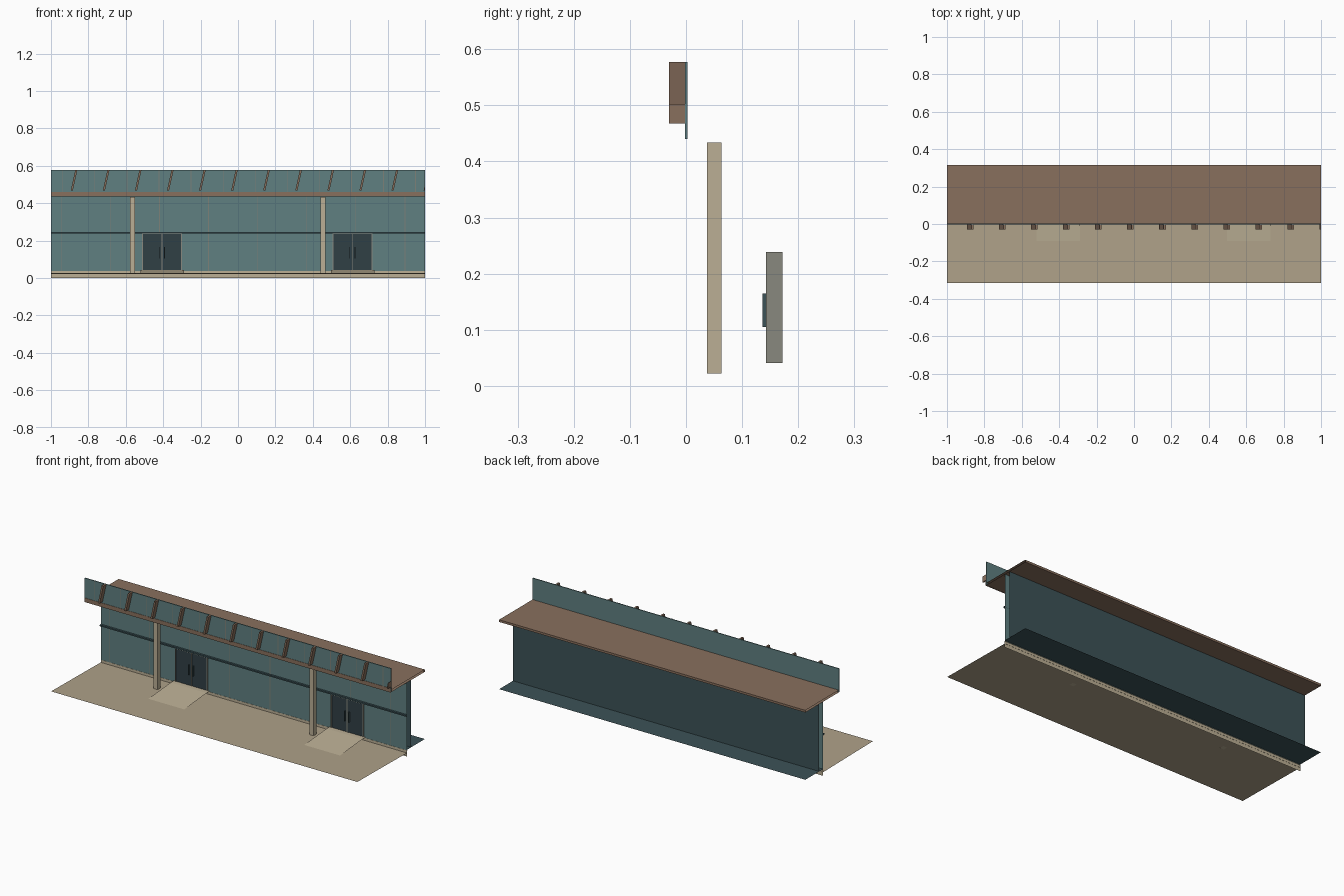
import bpy, bmesh
from mathutils import Vector

if "Cube" in bpy.data.objects:
    bpy.data.objects.remove(bpy.data.objects["Cube"])


def mat(name, r, g, b):
    m = bpy.data.materials.new(name)
    m.diffuse_color = (r, g, b, 1)
    m.use_nodes = True
    m.node_tree.nodes["Principled BSDF"].inputs["Base Color"].default_value = m.diffuse_color
    return m


GLASS = mat("teal_glass", .115, .215, .22)
DARK = mat("dark_glass", .045, .085, .095)
DOOR = mat("door_glass", .03, .05, .06)
BEIGE = mat("beige", .50, .43, .30)
PAVE = mat("paving", .43, .36, .25)
BROWN = mat("brown", .25, .16, .11)
GREY = mat("grey_frame", .25, .25, .21)
LINE = mat("seam", .2, .22, .19)


def finish(name, bm, m):
    me = bpy.data.meshes.new(name)
    bm.to_mesh(me)
    bm.free()
    me.materials.append(m)
    ob = bpy.data.objects.new(name, me)
    bpy.context.collection.objects.link(ob)
    return ob


def add_box(bm, x0, x1, y0, y1, z0, z1, open_ends=False, shear=0):
    """Box between limits; open_ends drops the x faces, shear slants the top in x."""
    v = [bm.verts.new((x + (shear if z == z1 else 0), y, z))
         for x in (x0, x1) for y in (y0, y1) for z in (z0, z1)]
    faces = [(0, 4, 5, 1), (2, 3, 7, 6), (0, 2, 6, 4), (1, 5, 7, 3)]
    if not open_ends:
        faces += [(0, 1, 3, 2), (4, 6, 7, 5)]
    for f in faces:
        bm.faces.new([v[i] for i in f])


def box(name, m, *lim, **kw):
    bm = bmesh.new()
    add_box(bm, *lim, **kw)
    return finish(name, bm, m)


def sheet(name, m, x0, x1, profile):
    """Sweep an open (y, z) profile along x."""
    bm = bmesh.new()
    a = [bm.verts.new((x0, y, z)) for y, z in profile]
    b = [bm.verts.new((x1, y, z)) for y, z in profile]
    for i in range(len(profile) - 1):
        bm.faces.new((a[i], b[i], b[i + 1], a[i + 1]))
    return finish(name, bm, m)


# Paving, slightly falling towards the building, with a crease
sheet("pavement", PAVE, -1, 1, [(-.315, .027), (-.09, .0245), (.15, .021)])

# Plinth under the facade, reaching below the paving
sheet("plinth", BEIGE, -1, 1, [(.149, 0), (.149, .036), (.152, .036)])

# Facade, rear plane and interior floor strip
sheet("front_glazing", GLASS, -1, 1, [(.15, .036), (.15, .437)])
sheet("rear_wall", DARK, 1, -1, [(.186, .04), (.186, .437)])
sheet("rear_floor", DARK, -1, 1, [(.15, .04), (.315, .04)])

# Facade seams and horizontal rail
bm = bmesh.new()
for i in range(8):
    x = -.945 + i * .2625
    v = [bm.verts.new(p) for p in ((x - .002, .1485, .036), (x + .002, .1485, .036),
                                   (x + .002, .1485, .437), (x - .002, .1485, .437))]
    bm.faces.new(v)
finish("glazing_seams", bm, LINE)
box("glazing_rail", DARK, -1, 1, .138, .15, .239, .247, open_ends=True)

# Roof slab (open ended), front edge trim and parapet panel
box("roof", BROWN, -1, 1, 0, .315, .437, .45, open_ends=True)
box("roof_trim", BROWN, -1, 1, -.004, 0, .436, .46, open_ends=True)
box("parapet", GLASS, -1, 1, -.002, .003, .44, .577)
bm = bmesh.new()
for i in range(12):
    x = -.937 + i * .1715
    v = [bm.verts.new(p) for p in ((x - .002, -.0035, .46), (x + .002, -.0035, .46),
                                   (x + .002, -.0035, .577), (x - .002, -.0035, .577))]
    bm.faces.new(v)
finish("parapet_seams", bm, LINE)

# Slanted fins on the parapet, the last one cut off at the end
bm = bmesh.new()
for i in range(12):
    x = -.894 + i * .1715
    add_box(bm, x, x + .011, -.03, -.002, .468, .577, shear=.024)
cut = bmesh.ops.bisect_plane(bm, geom=bm.verts[:] + bm.edges[:] + bm.faces[:],
                             plane_co=Vector((1, 0, 0)), plane_no=Vector((1, 0, 0)),
                             clear_outer=True)
edges = [e for e in cut["geom_cut"] if isinstance(e, bmesh.types.BMEdge)]
bmesh.ops.holes_fill(bm, edges=edges)
finish("parapet_fins", bm, BROWN)

# Two identical entrance bays: column, door and ramp
for side, dx in (("left", 0), ("right", 1.018)):
    box(side + "_column", BEIGE, -.577 + dx, -.551 + dx, .037, .063, .022, .434)

    x0, x1 = -.513 + dx, -.30 + dx
    mid = (x0 + x1) / 2
    bm = bmesh.new()
    for a, b in ((x0, x0 + .005), (x1 - .005, x1), (mid - .002, mid + .002)):
        add_box(bm, a, b, .143, .172, .041, .239)
    add_box(bm, x0 + .005, x1 - .005, .143, .172, .235, .239)
    finish(side + "_door_frame", bm, GREY)
    sheet(side + "_door_leaves", DOOR, x0, x1, [(.1465, .041), (.1465, .239)])
    bm = bmesh.new()
    for s in (-1, 1):
        c = mid + s * .014
        add_box(bm, c - .002, c + .002, .136, .1465, .105, .165)
    finish(side + "_door_handles", bm, DARK)

    # Ramp with a flat landing at the door
    sheet(side + "_ramp", BEIGE, -.522 + dx, -.288 + dx,
          [(-.09, .025), (.118, .042), (.16, .042)])
